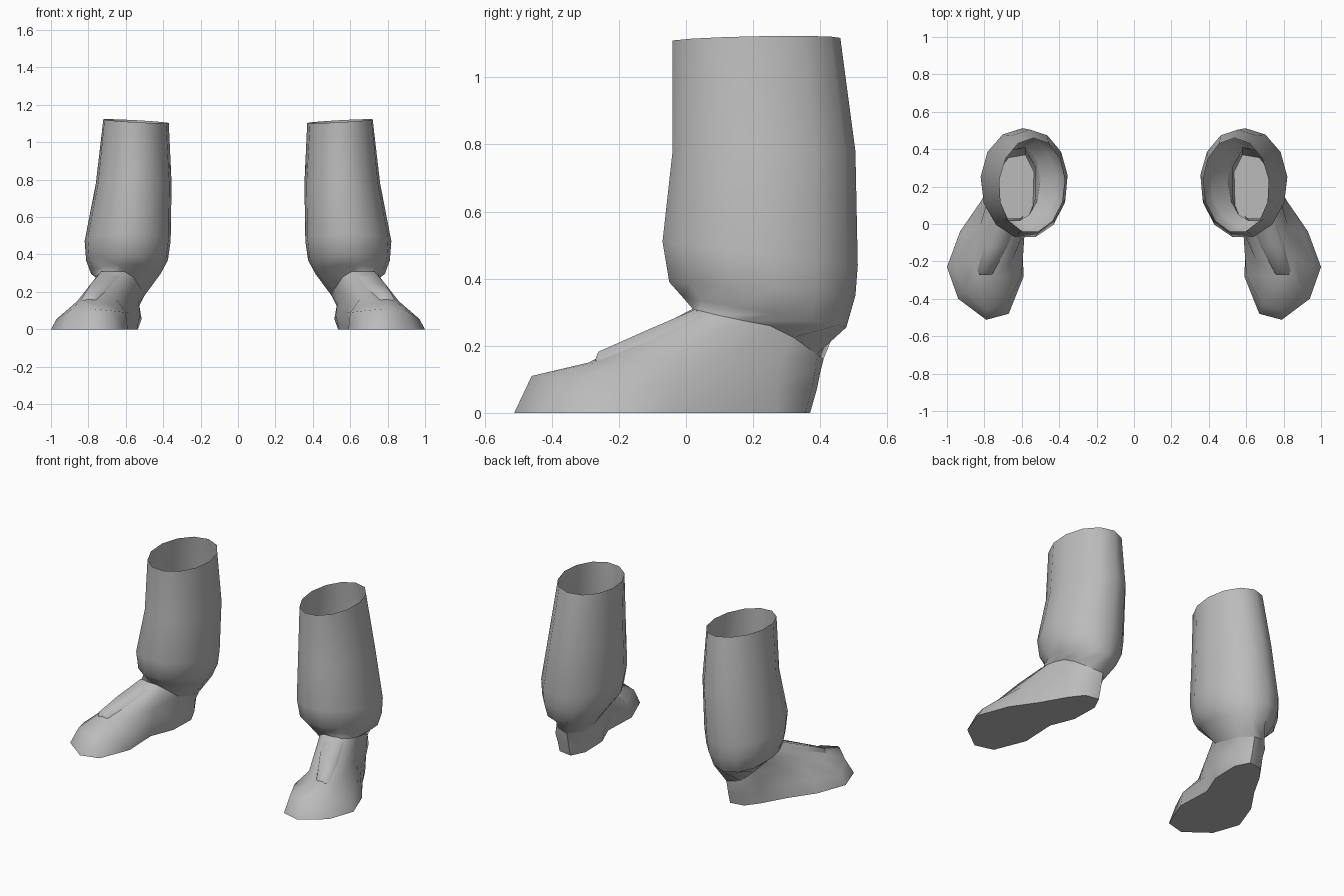
import bpy, bmesh, math

if "Cube" in bpy.data.objects:
    bpy.data.objects.remove(bpy.data.objects["Cube"])

N = 13
grey = bpy.data.materials.new("plain_grey")
grey.diffuse_color = (0.5, 0.5, 0.5, 1)
grey.use_nodes = True
grey.node_tree.nodes["Principled BSDF"].inputs["Base Color"].default_value = grey.diffuse_color

# Foot outlines: toe first, then outer side, heel and inner side
sole = [(.79, -.512), (.94, -.40), (1.0, -.23), (.93, -.04), (.82, .12), (.735, .27), (.67, .355),
        (.58, .37), (.535, .28), (.54, .10), (.60, -.05), (.59, -.28), (.67, -.48)]
upper = [(.79, -.46, .11), (.905, -.36, .095), (.97, -.22, .055), (.90, -.04, .08), (.805, .12, .09),
         (.735, .27, .08), (.67, .375, .07), (.58, .39, .07), (.515, .28, .055), (.525, .10, .07),
         (.585, -.05, .09), (.60, -.27, .09), (.68, -.43, .10)]
instep = [(.81, -.29, .15), (.845, -.27, .15), (.86, -.18, .15), (.83, -.03, .17), (.78, .12, .18),
          (.735, .28, .16), (.68, .385, .125), (.58, .40, .12), (.53, .31, .12), (.53, .13, .14),
          (.58, -.03, .18), (.65, -.19, .16), (.74, -.28, .15)]
ankle = [(.67, .02, .31), (.73, .04, .305), (.75, .10, .29), (.755, .17, .275), (.745, .25, .26),
         (.72, .32, .225), (.67, .39, .175), (.58, .41, .16), (.52, .34, .165), (.50, .24, .18),
         (.52, .12, .22), (.56, .05, .28), (.61, .02, .31)]


def leg_ring(x0, x1, y0, y1, z_front, z_back, z_side=0.0, skew=0.03):
    """Slightly skewed oval that fills the given box, tilted from front to back."""
    pts = []
    for i in range(N):
        a = 2 * math.pi * (i + 0.5) / N
        pts.append((math.sin(a) - skew * math.cos(a), -math.cos(a)))
    us, vs = [p[0] for p in pts], [p[1] for p in pts]
    ring = []
    for u, v in pts:
        s = (u - min(us)) / (max(us) - min(us))
        t = (v - min(vs)) / (max(vs) - min(vs))
        ring.append((x0 + (x1 - x0) * s, y0 + (y1 - y0) * t,
                     z_front + (z_back - z_front) * t + z_side * (s - 0.5)))
    return ring


def loft(name, rows, side, closed=True, cap=False, angle=65):
    """Skin rows of points; side = -1 mirrors the part."""
    bm = bmesh.new()
    grid = [[bm.verts.new((side * x, y, z)) for x, y, z in row] for row in rows]
    n = len(rows[0])
    for a, b in zip(grid, grid[1:]):
        for i in range(n if closed else n - 1):
            j = (i + 1) % n
            bm.faces.new((a[i], a[j], b[j], b[i]))
    if cap:
        bm.faces.new(grid[0][::-1])
    if side < 0:
        bmesh.ops.reverse_faces(bm, faces=bm.faces[:])
    mesh = bpy.data.meshes.new(name)
    bm.to_mesh(mesh)
    bm.free()
    mesh.materials.append(grey)
    obj = bpy.data.objects.new(name, mesh)
    bpy.context.collection.objects.link(obj)
    bpy.ops.object.select_all(action='DESELECT')
    obj.select_set(True)
    bpy.context.view_layer.objects.active = obj
    bpy.ops.object.shade_smooth_by_angle(angle=math.radians(angle))
    return obj


# Open trouser leg, from the ankle opening up to the rim
leg_rows = [
    ankle,
    leg_ring(.415, .785, -.01, .478, .345, .255),
    leg_ring(.375, .812, -.05, .505, .39, .35),
    leg_ring(.36, .82, -.07, .512, .51, .44),
    leg_ring(.355, .76, -.04, .505, .78, .78, 0, 0),
    leg_ring(.37, .72, -.04, .46, 1.107, 1.118, .02, -.05),
]

# Foot shell with a flat sole
foot_rows = [[(x, y, 0) for x, y in sole], upper, instep, ankle]


def tongue_row(x0, x1, y, z, drop):
    """Raised strip section with both edges sunk into the foot."""
    return [(x0 - .02, y + .015, z - drop), (x0, y, z), (x1, y, z), (x1 + .02, y + .015, z - drop)]


# Tongue over the instep, ending in a small step above the toe
tongue_rows = [
    tongue_row(.765, .825, -.275, .145, .0),
    tongue_row(.76, .825, -.262, .182, .035),
    tongue_row(.68, .785, -.12, .245, .04),
    tongue_row(.61, .73, .03, .31, .03),
]

for side, label in ((1, "right"), (-1, "left")):
    loft(label + "_trouser_leg", leg_rows, side)
    loft(label + "_foot", foot_rows, side, cap=True)
    loft(label + "_tongue", tongue_rows, side, closed=False)
